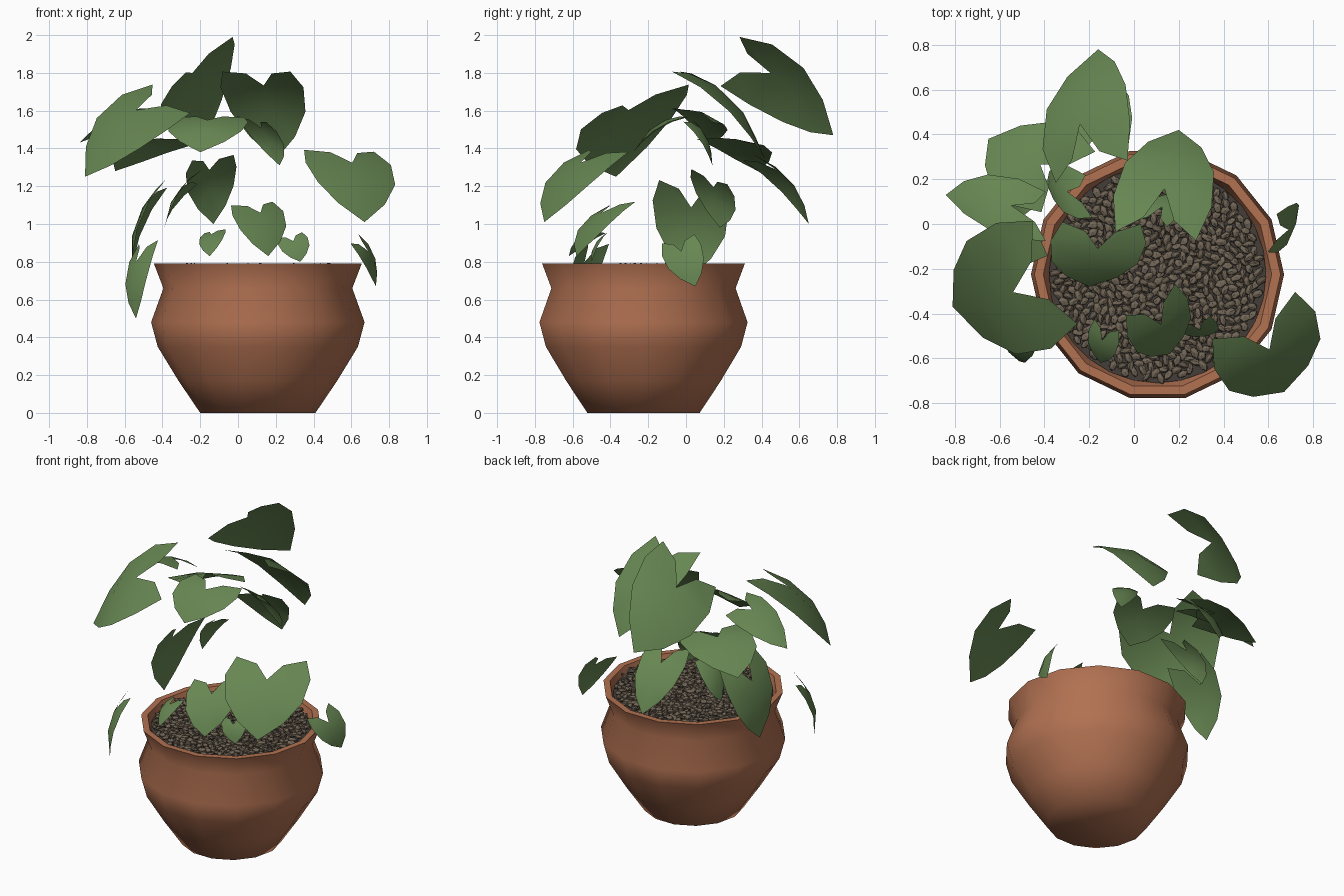
import bpy, bmesh, math, random
from mathutils import Vector, Matrix

if "Cube" in bpy.data.objects:
    bpy.data.objects.remove(bpy.data.objects["Cube"])

random.seed(4)
CX, CY = 0.105, -0.225          # pot axis


def material(name, rgb):
    m = bpy.data.materials.new(name)
    m.diffuse_color = (*rgb, 1)
    m.use_nodes = True
    m.node_tree.nodes["Principled BSDF"].inputs["Base Color"].default_value = m.diffuse_color
    return m


TERRACOTTA = material("terracotta", (0.44, 0.165, 0.083))
GREEN = material("leaf green", (0.135, 0.24, 0.085))
SOIL = material("dark soil", (0.06, 0.048, 0.04))
STONE = material("pebble brown", (0.165, 0.13, 0.092))


def finish(bm, name, mat, smooth_angle=None):
    me = bpy.data.meshes.new(name)
    bm.to_mesh(me)
    bm.free()
    me.materials.append(mat)
    ob = bpy.data.objects.new(name, me)
    bpy.context.collection.objects.link(ob)
    if smooth_angle:
        bpy.ops.object.select_all(action='DESELECT')
        ob.select_set(True)
        bpy.context.view_layer.objects.active = ob
        bpy.ops.object.shade_smooth_by_angle(angle=math.radians(smooth_angle))
    return ob


# Pot: lathed profile, outside then over the rim and down inside
def lathe(name, profile, sides, mat, angle):
    bm = bmesh.new()
    rings = []
    for r, z in profile:
        rings.append([bm.verts.new((CX + r * math.cos(2 * math.pi * i / sides),
                                    CY + r * math.sin(2 * math.pi * i / sides), z))
                      for i in range(sides)])
    for a, b in zip(rings, rings[1:]):
        for i in range(sides):
            j = (i + 1) % sides
            bm.faces.new((a[i], a[j], b[j], b[i]))
    bm.faces.new(rings[0][::-1])
    return finish(bm, name, mat, angle)


lathe("pot", [(0.305, 0), (0.42, 0.17), (0.53, 0.35), (0.565, 0.48), (0.50, 0.66),
              (0.55, 0.79), (0.51, 0.79), (0.48, 0.70)], 14, TERRACOTTA, 60)

# Soil disc
bm = bmesh.new()
bmesh.ops.create_circle(bm, cap_ends=True, radius=0.485, segments=28,
                        matrix=Matrix.Translation((CX, CY, 0.75)))
finish(bm, "soil", SOIL)

# Pebbles: squashed, randomly turned chips
bm = bmesh.new()
COUNT = 560
for i in range(COUNT):
    r, a = 0.465 * math.sqrt((i + 0.5) / COUNT), i * 2.39996
    mat = (Matrix.Translation((CX + r * math.cos(a), CY + r * math.sin(a),
                               random.uniform(0.76, 0.78)))
           @ Matrix.Rotation(random.uniform(0, 6.28), 4, 'Z')
           @ Matrix.Rotation(random.uniform(-0.6, 0.6), 4, 'X')
           @ Matrix.Diagonal((random.uniform(0.024, 0.034), random.uniform(0.015, 0.021),
                              random.uniform(0.010, 0.015), 1)))
    bmesh.ops.create_icosphere(bm, subdivisions=1, radius=1, matrix=mat)
finish(bm, "pebbles", STONE)

# Leaf outline: (along, across); along 0 = lobes, 1 = tip
HALF = [(0.09, 0.38), (0.0, 1.0), (0.25, 1.22), (0.55, 1.1), (0.8, 0.66)]


def leaf(name, left, right, tip):
    left, right, tip = Vector(left), Vector(right), Vector(tip)
    mid = (left + right) / 2
    u_ax, v_ax = tip - mid, (right - left) / 2
    n = u_ax.cross(v_ax).normalized()
    if n.z < 0:
        n = -n
    bm = bmesh.new()

    def vert(u, v):
        lift = 0.13 * u_ax.length * 4 * u * (1 - u) - 0.05 * u_ax.length * abs(v)
        return bm.verts.new(mid + u_ax * u + v_ax * v + n * lift)

    notch, rib, end = vert(0.3, 0), vert(0.6, 0), vert(1, 0)
    for s in (1, -1):
        inner, lobe, s1, s2, s3 = [vert(u, s * v) for u, v in HALF]
        for f in ((notch, inner, lobe, s1), (notch, s1, s2, rib), (rib, s2, s3), (rib, s3, end)):
            bm.faces.new(f if s > 0 else f[::-1])
    bmesh.ops.recalc_face_normals(bm, faces=bm.faces)
    if sum((f.normal.dot(n) for f in bm.faces)) < 0:
        bmesh.ops.reverse_faces(bm, faces=bm.faces)
    finish(bm, name, GREEN, 60)


# Each leaf: left lobe, right lobe, tip
top_leaves = [
    ((-0.37, 0.20, 1.75), (-0.05, 0.30, 2.01), (-0.16, 0.78, 1.47)),
    ((-0.08, -0.01, 1.83), (0.28, -0.05, 1.83), (0.20, 0.42, 1.34)),
    ((-0.47, 0.00, 1.76), (-0.27, -0.46, 1.61), (-0.81, -0.37, 1.25)),
    ((-0.40, 0.15, 1.56), (-0.40, -0.07, 1.63), (-0.84, 0.13, 1.43)),
    ((-0.32, 0.00, 1.58), (0.03, -0.01, 1.58), (-0.20, -0.28, 1.38)),
    ((0.00, 0.02, 1.58), (0.15, 0.00, 1.55), (0.22, 0.14, 1.31)),
]
middle_leaves = [
    ((0.36, -0.53, 1.41), (0.73, -0.32, 1.40), (0.67, -0.75, 1.01)),
    ((-0.42, 0.06, 1.47), (-0.18, 0.33, 1.45), (-0.65, 0.38, 1.28)),
    ((-0.25, 0.32, 1.35), (-0.03, 0.38, 1.38), (-0.13, 0.65, 1.00)),
    ((-0.40, 0.19, 1.20), (-0.41, -0.14, 1.24), (-0.56, 0.02, 0.72)),
    ((-0.20, 0.03, 1.30), (-0.23, 0.22, 1.22), (-0.39, 0.18, 0.98)),
]
low_leaves = [
    ((-0.03, -0.42, 1.11), (0.19, -0.28, 1.13), (0.16, -0.58, 0.83)),
    ((-0.54, -0.42, 0.90), (-0.44, -0.54, 0.92), (-0.54, -0.58, 0.50)),
    ((0.61, -0.13, 0.90), (0.65, 0.04, 0.95), (0.73, 0.05, 0.67)),
    ((0.21, -0.45, 0.93), (0.34, -0.42, 0.96), (0.33, -0.50, 0.80)),
    ((-0.18, -0.43, 0.96), (-0.07, -0.48, 0.98), (-0.15, -0.62, 0.83)),
]
for group, rows in (("top_leaf", top_leaves), ("middle_leaf", middle_leaves), ("low_leaf", low_leaves)):
    for k, row in enumerate(rows, 1):
        leaf(f"{group}_{k}", *row)
